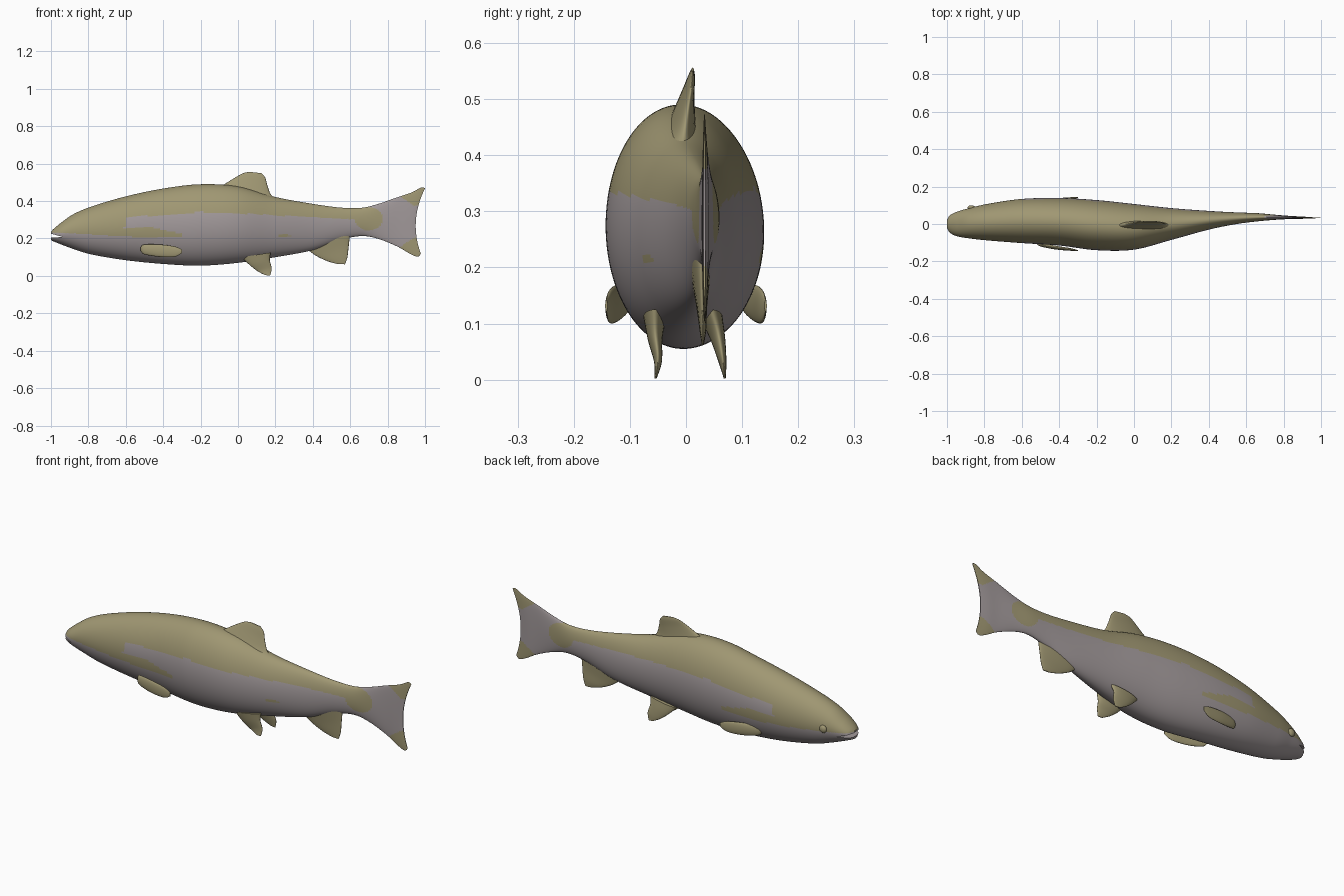
import bpy
import bmesh
from math import cos, sin, tau
from mathutils import Vector

cube = bpy.data.objects.get("Cube")
if cube:
    bpy.data.objects.remove(cube, do_unlink=True)


def material(name, colour):
    m = bpy.data.materials.new(name)
    m.use_nodes = True
    m.diffuse_color = (*colour, 1)
    m.node_tree.nodes["Principled BSDF"].inputs["Base Color"].default_value = (*colour, 1)
    return m


silver = material("silver_grey", (0.36, 0.32, 0.325))
olive = material("olive", (0.35, 0.31, 0.17))


def spline(points, steps):
    """Smooth curve through stations of any dimension."""
    out = []
    for i in range(len(points) - 1):
        a, b = points[max(i - 1, 0)], points[i]
        c, d = points[i + 1], points[min(i + 2, len(points) - 1)]
        for k in range(steps):
            t = k / steps
            out.append([q + 0.5 * t * (r - p + t * (2 * p - 5 * q + 4 * r - s + t * (3 * (q - r) + s - p)))
                        for p, q, r, s in zip(a, b, c, d)])
    return out + [list(points[-1])]


def loft(name, stations, mats, steps=6, sides=32, rule=None):
    """Elliptical sections; station = lead x, lead z, trail x, trail z, y, half thickness, bow."""
    bm = bmesh.new()
    rings = []
    for lx, lz, tx, tz, y, thick, bow in spline(stations, steps):
        ring = []
        for i in range(sides):
            a = tau * i / sides
            f = (1 + cos(a)) / 2
            x = tx + (lx - tx) * f - bow * sin(a) ** 2
            ring.append(bm.verts.new((x, y + sin(a) * thick, tz + (lz - tz) * f)))
        rings.append(ring)
    for r, s in zip(rings, rings[1:]):
        for i in range(sides):
            j = (i + 1) % sides
            bm.faces.new((r[i], r[j], s[j], s[i])).smooth = True
    # Caps are strips of quads so that a bowed end stays clean
    for ring in (rings[0], rings[-1]):
        for i in range(sides // 2):
            quad = [ring[i], ring[i + 1], ring[-i - 1], ring[-i % sides]]
            bm.faces.new(list(dict.fromkeys(quad)))
    bmesh.ops.recalc_face_normals(bm, faces=bm.faces)
    if rule:
        for f in bm.faces:
            f.material_index = int(rule(f.calc_center_median()))
    return finish(name, bm, mats)


def finish(name, bm, mats):
    mesh = bpy.data.meshes.new(name)
    bm.to_mesh(mesh)
    bm.free()
    for m in mats:
        mesh.materials.append(m)
    ob = bpy.data.objects.new(name, mesh)
    bpy.context.collection.objects.link(ob)
    return ob


def inside(x, z, cx, cz, rx, rz):
    return ((x - cx) / rx) ** 2 + ((z - cz) / rz) ** 2 < 1


def lerp(x, knots):
    for (x0, z0), (x1, z1) in zip(knots, knots[1:]):
        if x <= x1:
            return z0 + (z1 - z0) * (x - x0) / (x1 - x0)
    return knots[-1][1]


BACK_EDGE = [(-1.1, 0.31), (-0.6, 0.312), (-0.2, 0.342), (0.1, 0.33), (0.45, 0.31), (0.8, 0.295)]
CHEEK_EDGE = [(-1.1, 0.235), (-0.9, 0.228), (-0.6, 0.21), (-0.3, 0.205)]


def is_olive(p):
    x, z = p.x, p.z
    # Cheek and the stripe behind it
    if x < -0.61 or inside(x, z, -0.59, 0.285, 0.03, 0.028) and x < -0.6:
        return z > lerp(x, CHEEK_EDGE)
    if x < -0.3 and lerp(x, CHEEK_EDGE) < z < 0.258 - 0.035 * max(0, (x + 0.45) / 0.15):
        return True
    # Tail root patch and fin tips
    if x > 0.62:
        tip = x > 0.85 and abs(z - 0.29) > 0.085 + max(0, 0.94 - x) * 0.7
        return tip or inside(x, z, 0.7, 0.305, 0.075, 0.062) or (x < 0.7 and z > 0.302)
    if p.y < 0 and inside(x, z, 0.25, 0.215, 0.03, 0.008):
        return True
    return z > lerp(x, BACK_EDGE)


# Body and tail fin: x, top, bottom, y, half width
trunk = [
    (-1.0, 0.236, 0.192, 0.0, 0.022), (-0.985, 0.252, 0.184, 0.0, 0.046),
    (-0.945, 0.285, 0.168, 0.0, 0.066), (-0.88, 0.33, 0.144, 0.004, 0.081),
    (-0.78, 0.372, 0.114, 0.01, 0.098), (-0.6, 0.425, 0.084, 0.016, 0.118),
    (-0.4, 0.467, 0.064, 0.012, 0.127), (-0.2, 0.49, 0.055, -0.006, 0.134),
    (0.0, 0.478, 0.07, -0.015, 0.122), (0.2, 0.422, 0.1, 0.0, 0.085),
    (0.4, 0.385, 0.138, 0.02, 0.05), (0.55, 0.365, 0.192, 0.031, 0.031),
    (0.66, 0.364, 0.213, 0.036, 0.022), (0.75, 0.385, 0.198, 0.036, 0.014),
]
stations = [(x, top, x, low, y, w, 0) for x, top, low, y, w in trunk]
stations += [(0.85, 0.42, 0.85, 0.158, 0.035, 0.008, 0.01),
             (0.93, 0.447, 0.92, 0.118, 0.034, 0.006, 0.025),
             (0.98, 0.473, 0.96, 0.103, 0.033, 0.004, 0.035),
             (1.0, 0.468, 0.978, 0.118, 0.033, 0.002, 0.038)]
body = loft("body", stations, [silver, olive], 12, 128, is_olive)

# Mouth opening
bm = bmesh.new()
face = bm.faces.new([bm.verts.new((x, -0.12, z)) for x, z in
                     ((-1.03, 0.234), (-1.03, 0.203), (-0.935, 0.208))])
new = bmesh.ops.extrude_face_region(bm, geom=[face])["geom"]
bmesh.ops.translate(bm, vec=(0, 0.24, 0), verts=[v for v in new if isinstance(v, bmesh.types.BMVert)])
bmesh.ops.recalc_face_normals(bm, faces=bm.faces)
cutter = finish("mouth_cutter", bm, [silver])
cutter.hide_render = True
cutter.hide_viewport = True
cut = body.modifiers.new("mouth", "BOOLEAN")
cut.operation = "DIFFERENCE"
cut.object = cutter

# Dorsal and anal fins
loft("dorsal_fin", [
    (-0.14, 0.45, 0.23, 0.395, -0.012, 0.034, 0), (-0.07, 0.492, 0.18, 0.43, -0.005, 0.022, 0),
    (-0.015, 0.526, 0.158, 0.48, 0.003, 0.012, 0), (0.03, 0.55, 0.146, 0.525, 0.01, 0.006, 0),
    (0.065, 0.556, 0.125, 0.549, 0.012, 0.002, 0)], [olive])
loft("anal_fin", [
    (0.35, 0.16, 0.6, 0.23, 0.026, 0.018, 0), (0.41, 0.112, 0.592, 0.16, 0.028, 0.01, 0),
    (0.475, 0.08, 0.585, 0.1, 0.03, 0.006, 0), (0.53, 0.064, 0.572, 0.062, 0.03, 0.002, 0)], [olive])

# Paired fins
for side, s, root_y, tip_y in (("right", -1, -0.056, -0.054), ("left", 1, 0.045, 0.069)):
    mid = (root_y + tip_y) / 2
    loft(side + "_pelvic_fin", [
        (0.02, 0.1, 0.175, 0.125, root_y, 0.02, 0), (0.06, 0.06, 0.17, 0.085, mid, 0.013, 0),
        (0.105, 0.025, 0.18, 0.04, tip_y - s * 0.004, 0.007, 0),
        (0.145, 0.004, 0.172, 0.002, tip_y, 0.002, 0)], [olive])
    loft(side + "_pectoral_fin", [
        (-0.52, 0.155, -0.52, 0.132, s * 0.1, 0.006, 0), (-0.5, 0.168, -0.5, 0.115, s * 0.11, 0.01, 0),
        (-0.42, 0.168, -0.42, 0.102, s * 0.126, 0.01, 0), (-0.34, 0.158, -0.34, 0.102, s * 0.136, 0.007, 0),
        (-0.3, 0.142, -0.3, 0.122, s * 0.142, 0.002, 0)], [olive])

# Eye
bm = bmesh.new()
bmesh.ops.create_uvsphere(bm, u_segments=24, v_segments=12, radius=0.02)
bmesh.ops.scale(bm, vec=Vector((1, 0.6, 1)), verts=bm.verts)
bmesh.ops.translate(bm, vec=(-0.87, 0.088, 0.24), verts=bm.verts)
for f in bm.faces:
    f.smooth = True
finish("eye", bm, [olive])
